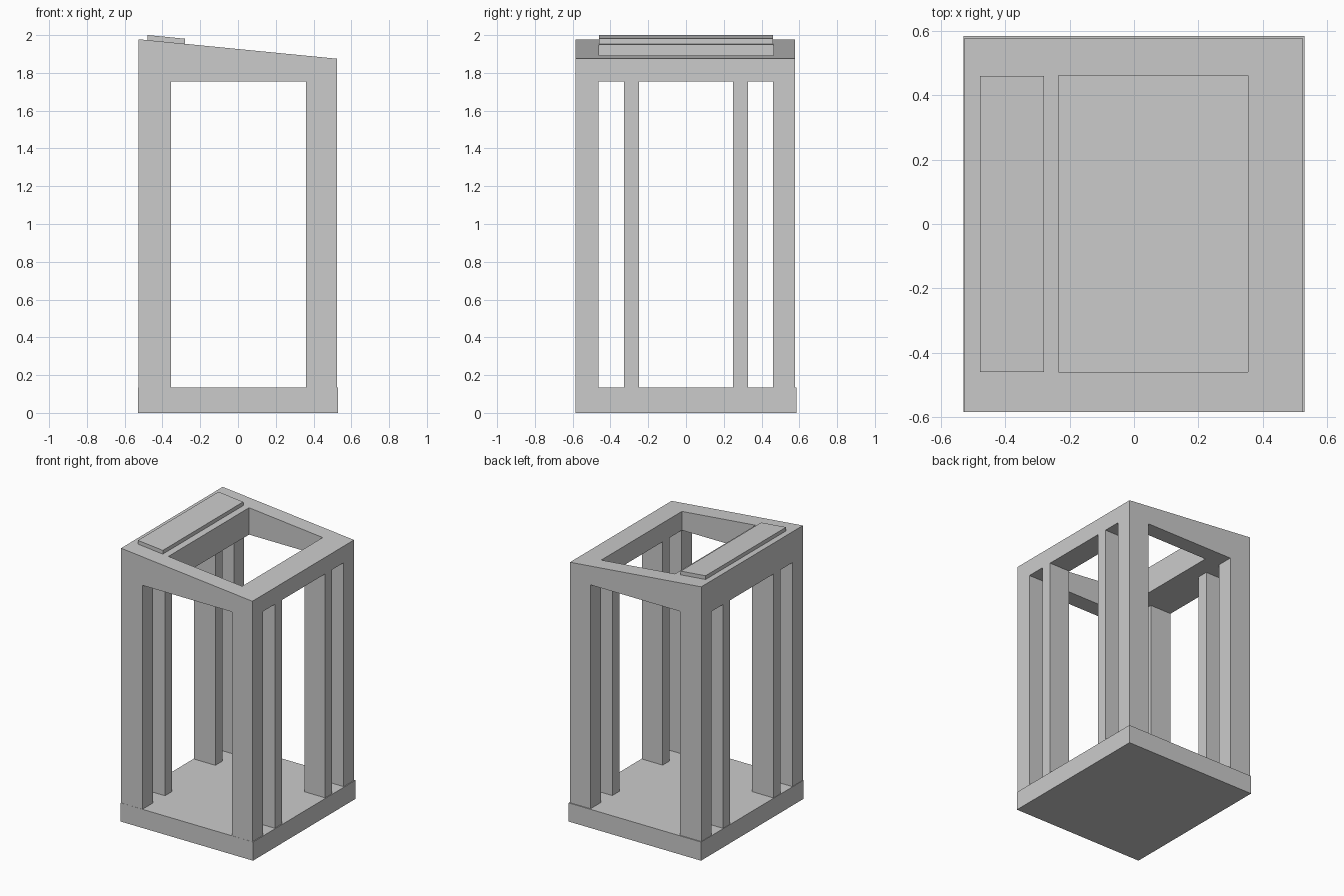
import bpy, bmesh

if "Cube" in bpy.data.objects:
    bpy.data.objects.remove(bpy.data.objects["Cube"])

X0, X1 = -0.527, 0.524      # upper body extents
Y0, Y1 = -0.584, 0.578
Z_FLOOR, Z_HEAD = 0.135, 1.755


def roof_z(x):
    """Height of the sloping top at x."""
    return 1.978 + (1.875 - 1.978) * (x - X0) / (X1 - X0)


def finish(name, bm):
    bmesh.ops.recalc_face_normals(bm, faces=bm.faces)
    mesh = bpy.data.meshes.new(name)
    bm.to_mesh(mesh)
    bm.free()
    obj = bpy.data.objects.new(name, mesh)
    bpy.context.collection.objects.link(obj)
    return obj


def loop(bm, x0, x1, y0, y1, z):
    """Rectangle of vertices; z is a function of x."""
    return [bm.verts.new((x, y, z(x)))
            for x, y in ((x0, y0), (x1, y0), (x1, y1), (x0, y1))]


def bridge(bm, a, b):
    for i in range(4):
        j = (i + 1) % 4
        bm.faces.new((a[i], a[j], b[j], b[i]))


def block(name, x0, x1, y0, y1, bottom, top):
    bm = bmesh.new()
    low = loop(bm, x0, x1, y0, y1, bottom)
    high = loop(bm, x0, x1, y0, y1, top)
    bridge(bm, low, high)
    bm.faces.new(low)
    bm.faces.new(high)
    return finish(name, bm)


def flat(h):
    return lambda x: h


# Base slab
block("base", -0.53, 0.53, -0.585, 0.585, flat(0), flat(Z_FLOOR))

# Corner posts and intermediate posts on both sides
for side, px0, px1 in (("left", X0, -0.355), ("right", 0.36, X1)):
    for label, py0, py1 in (("front_corner", Y0, -0.463),
                            ("front_middle", -0.328, -0.248),
                            ("back_middle", 0.248, 0.328),
                            ("back_corner", 0.46, Y1)):
        block(f"{side}_{label}_post", px0, px1, py0, py1,
              flat(Z_FLOOR), flat(Z_HEAD))

# Sloping top frame with a rectangular opening
bm = bmesh.new()
outer, inner = (X0, X1, Y0, Y1), (-0.235, 0.355, -0.46, 0.462)
ob, ot = loop(bm, *outer, flat(Z_HEAD)), loop(bm, *outer, roof_z)
ib, it = loop(bm, *inner, flat(Z_HEAD)), loop(bm, *inner, roof_z)
for a, b in ((ob, ot), (ot, it), (it, ib), (ib, ob)):
    bridge(bm, a, b)
finish("top_frame", bm)

# Raised strip lying on the high side of the slope
block("top_strip", -0.479, -0.28, -0.46, 0.46,
      roof_z, lambda x: roof_z(x) + 0.027)
